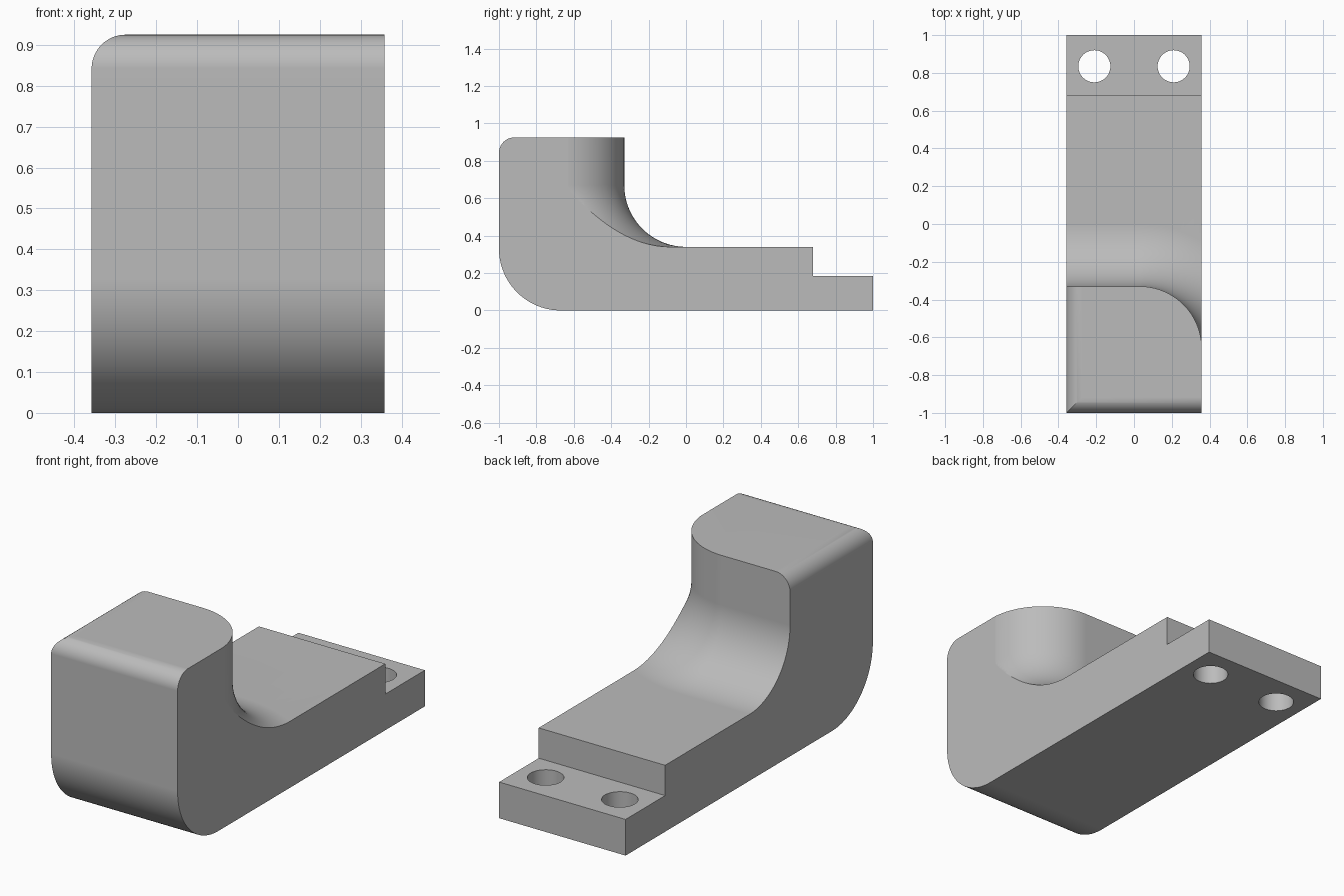
import bpy, bmesh
from math import pi, sin, cos, radians
from mathutils import Vector

if "Cube" in bpy.data.objects:
    bpy.data.objects.remove(bpy.data.objects["Cube"])

HALF_WIDTH, HEIGHT, FLOOR = 0.358, 0.925, 0.34
BIG, SMALL = 0.33, 0.083      # large and small rounding radii
STEPS = 32

grey = bpy.data.materials.new("plain grey")
grey.use_nodes = True
grey.diffuse_color = (0.5, 0.5, 0.5, 1)
grey.node_tree.nodes["Principled BSDF"].inputs["Base Color"].default_value = (0.5, 0.5, 0.5, 1)


def arc(cx, cy, r, start, end, n=STEPS):
    angles = [radians(start + (end - start) * i / n) for i in range(n + 1)]
    return [(cx + r * cos(a), cy + r * sin(a)) for a in angles]


def loft(name, rings):
    """Closed solid through a list of matching rings of points."""
    bm = bmesh.new()
    loops = [[bm.verts.new(p) for p in ring] for ring in rings]
    n = len(loops[0])
    for a, b in zip(loops, loops[1:]):
        for i in range(n):
            j = (i + 1) % n
            bm.faces.new((a[i], a[j], b[j], b[i]))
    bm.faces.new(loops[0][::-1])
    bm.faces.new(loops[-1])
    bmesh.ops.recalc_face_normals(bm, faces=bm.faces)
    mesh = bpy.data.meshes.new(name)
    bm.to_mesh(mesh)
    bm.free()
    mesh.materials.append(grey)
    obj = bpy.data.objects.new(name, mesh)
    bpy.context.collection.objects.link(obj)
    return obj


def cut(target, cutter):
    mod = target.modifiers.new("cut", 'BOOLEAN')
    mod.operation, mod.solver, mod.object = 'DIFFERENCE', 'EXACT', cutter
    bpy.context.view_layer.objects.active = target
    bpy.ops.object.modifier_apply(modifier=mod.name)
    bpy.data.objects.remove(cutter)


# Body: side profile with rounded front and stepped mounting tab
profile = (arc(-1 + BIG, BIG, BIG, 270, 180)
           + arc(-1 + SMALL, HEIGHT - SMALL, SMALL, 180, 90, 16)
           + [(0.68, HEIGHT), (0.68, 0.185), (1, 0.185), (1, 0)])
body = loft("bracket_body", [[(x, y, z) for y, z in profile]
                             for x in (-HALF_WIDTH, HALF_WIDTH)])

# Hollow behind the block: filleted profile swept straight, then around the corner
hollow = ([(BIG, 1.3)] + arc(2 * BIG, FLOOR + BIG, BIG, 180, 270)
          + [(2.2, FLOOR), (2.2, 1.3)])
pivot = (0.029, -0.66)
stations = [(-0.6, pi / 2)] + [(pivot[0], pi / 2 * (1 - i / STEPS)) for i in range(STEPS + 1)]
cut(body, loft("hollow_cutter", [[(cx + d * cos(a), pivot[1] + d * sin(a), z) for d, z in hollow]
                                 for cx, a in stations]))

# Rounded top edge on the right side
edge = (arc(-HALF_WIDTH + SMALL, HEIGHT - SMALL, SMALL, 180, 90, 16)
        + [(-HALF_WIDTH + SMALL, 1.2), (-0.6, 1.2), (-0.6, HEIGHT - SMALL)])
cut(body, loft("edge_cutter", [[(x, y, z) for x, z in edge] for y in (-1.2, 0.2)]))

# Two mounting holes
for side in (-1, 1):
    circle = arc(side * 0.21, 0.835, 0.085, 0, 360, 48)[:-1]
    cut(body, loft("hole_cutter", [[(x, y, z) for x, y in circle] for z in (-0.1, 0.3)]))

# Smooth curved faces, crisp edges
bpy.ops.object.select_all(action='DESELECT')
body.select_set(True)
bpy.context.view_layer.objects.active = body
bpy.ops.object.shade_smooth_by_angle(angle=radians(25))
weighted = body.modifiers.new("weighted normals", 'WEIGHTED_NORMAL')
weighted.keep_sharp = True
